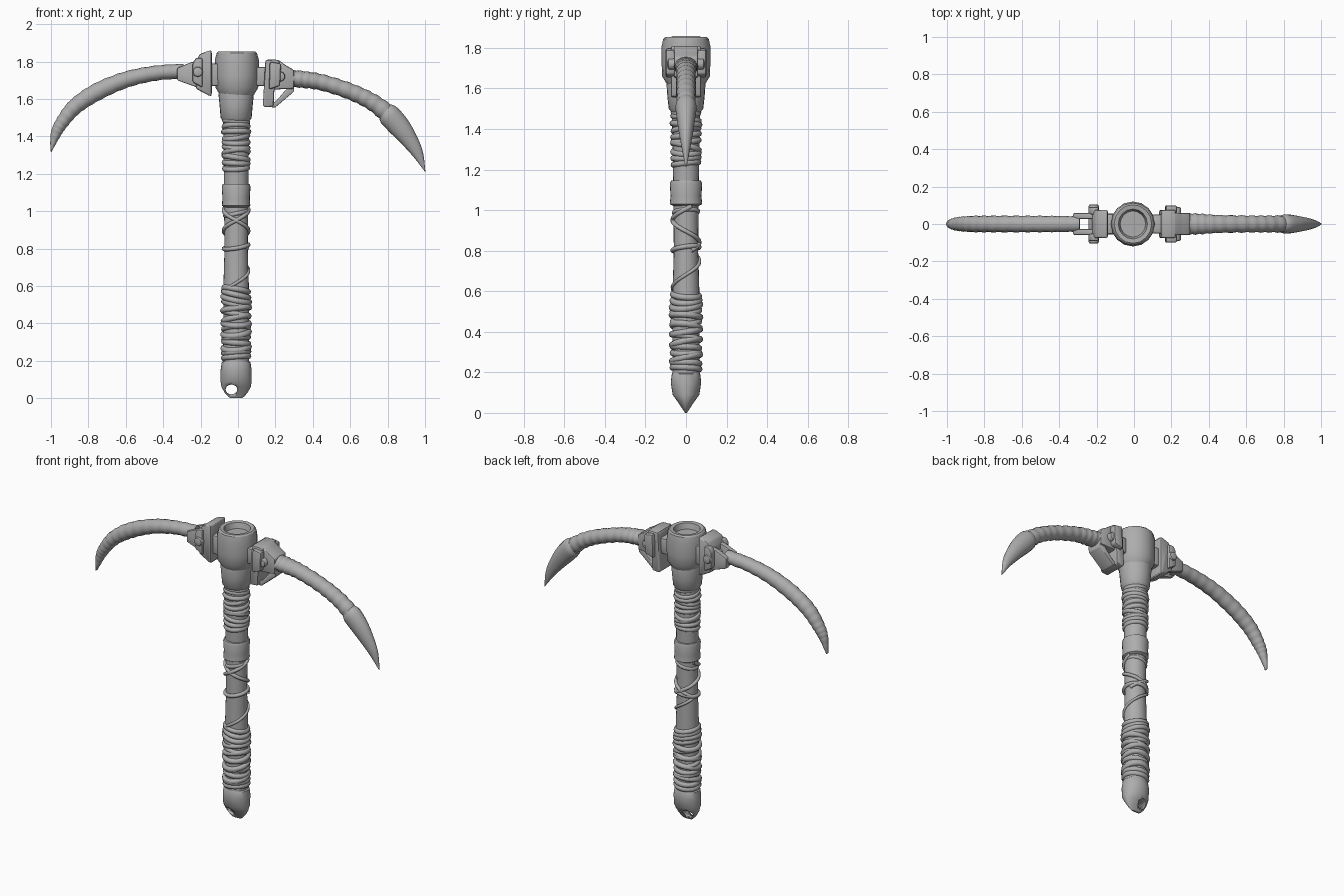
import bpy, bmesh, math, random
from mathutils import Vector

if "Cube" in bpy.data.objects:
    bpy.data.objects.remove(bpy.data.objects["Cube"])

random.seed(4)
CX = -0.01  # handle axis
grey = bpy.data.materials.new("weathered grey")
grey.diffuse_color = (0.42, 0.42, 0.42, 1)
grey.use_nodes = True
grey.node_tree.nodes["Principled BSDF"].inputs["Base Color"].default_value = grey.diffuse_color


def finish(ob, angle=40):
    ob.data.materials.append(grey)
    bpy.ops.object.select_all(action='DESELECT')
    ob.select_set(True)
    bpy.context.view_layer.objects.active = ob
    if angle:
        bpy.ops.object.shade_smooth_by_angle(angle=math.radians(angle))
    return ob


def from_bmesh(name, bm, angle=40):
    bmesh.ops.recalc_face_normals(bm, faces=bm.faces)
    me = bpy.data.meshes.new(name)
    bm.to_mesh(me)
    bm.free()
    ob = bpy.data.objects.new(name, me)
    bpy.context.collection.objects.link(ob)
    return finish(ob, angle)


def loft(name, rings, n=24, angle=40):
    """rings: (centre, side axis, half width along axis, half width along y)"""
    bm = bmesh.new()
    loops = []
    for c, axis, a, b in rings:
        loops.append([bm.verts.new(c + axis * (a * math.cos(2 * math.pi * i / n))
                                   + Vector((0, b * math.sin(2 * math.pi * i / n), 0)))
                      for i in range(n)])
    for p, q in zip(loops, loops[1:]):
        for i in range(n):
            bm.faces.new((p[i], p[(i + 1) % n], q[(i + 1) % n], q[i]))
    bm.faces.new(loops[0])
    bm.faces.new(loops[-1])
    return from_bmesh(name, bm, angle)


def column(name, prof, x=CX, n=24, angle=40):
    """prof: (z, half width x, half width y)"""
    return loft(name, [(Vector((x, 0, z)), Vector((1, 0, 0)), a, b) for z, a, b in prof], n, angle)


def spline(pts, t):
    i = min(int(t), len(pts) - 2)
    u = t - i
    p = [pts[max(0, min(len(pts) - 1, i + k))] for k in (-1, 0, 1, 2)]
    return [0.5 * (2 * b + (c - a) * u + (2 * a - 5 * b + 4 * c - d) * u * u
                   + (3 * b - a - 3 * c + d) * u ** 3) for a, b, c, d in zip(*p)]


def arm(name, pts, ripple=0.0, steps=10):
    """pts: (x, z, half thickness, half width in y)"""
    count = (len(pts) - 1) * steps
    s = [spline(pts, k / steps) for k in range(count + 1)]
    rings = []
    for k, (x, z, a, b) in enumerate(s):
        p, q = s[max(0, k - 1)], s[min(count, k + 1)]
        axis = Vector((-(q[1] - p[1]), 0, q[0] - p[0])).normalized()
        f = 1 + ripple * math.sin(k * 1.6)
        rings.append((Vector((x, 0, z)), axis, max(a * f, 0.002), max(b * f, 0.002)))
    return loft(name, rings, 16, 60)


def cord(name, pts, r, cyclic):
    cu = bpy.data.curves.new(name, 'CURVE')
    cu.dimensions = '3D'
    cu.bevel_depth = r
    cu.bevel_resolution = 2
    sp = cu.splines.new('POLY')
    sp.points.add(len(pts) - 1)
    for p, c in zip(sp.points, pts):
        p.co = (*c, 1)
    sp.use_cyclic_u = cyclic
    ob = bpy.data.objects.new(name, cu)
    bpy.context.collection.objects.link(ob)
    bpy.ops.object.select_all(action='DESELECT')
    ob.select_set(True)
    bpy.context.view_layer.objects.active = ob
    bpy.ops.object.convert(target='MESH')
    return finish(bpy.context.object, 70)


def wraps(name, z0, z1, count, rad, r):
    """slightly crooked loops of cord around the handle"""
    for k in range(count):
        z = z0 + (z1 - z0) * k / (count - 1)
        tilt, ph = random.uniform(0.003, 0.018), random.uniform(0, 6.28)
        rr = rad + random.uniform(-0.004, 0.004)
        pts = [(CX + rr * math.cos(a), rr * math.sin(a), z + tilt * math.cos(a + ph))
               for a in (2 * math.pi * i / 28 for i in range(28))]
        cord(f"{name}_{k + 1}", pts, r, True)


def helix(name, z0, z1, turns, start, rad, r):
    n = int(abs(turns) * 28)
    cord(name, [(CX + rad * math.cos(start + 2 * math.pi * turns * i / n),
                 rad * math.sin(start + 2 * math.pi * turns * i / n),
                 z0 + (z1 - z0) * i / n) for i in range(n + 1)], r, False)


def plate(name, outline, y0, y1, bevel=0.01):
    """front outline (x, z) extruded from y0 to y1"""
    bm = bmesh.new()
    f = bm.faces.new([bm.verts.new((x, y0, z)) for x, z in outline])
    ext = bmesh.ops.extrude_face_region(bm, geom=[f])
    bmesh.ops.translate(bm, vec=(0, y1 - y0, 0),
                        verts=[v for v in ext['geom'] if isinstance(v, bmesh.types.BMVert)])
    if bevel:
        bmesh.ops.bevel(bm, geom=bm.edges[:], offset=bevel, segments=2, profile=0.5, affect='EDGES')
    return from_bmesh(name, bm)


def box(name, x0, x1, y0, y1, z0, z1, bevel=0.01):
    return plate(name, [(x0, z0), (x1, z0), (x1, z1), (x0, z1)], y0, y1, bevel)


def cut(target, cutter):
    m = target.modifiers.new("hole", 'BOOLEAN')
    m.operation = 'DIFFERENCE'
    m.object = cutter
    m.solver = 'EXACT'
    bpy.context.view_layer.objects.active = target
    bpy.ops.object.modifier_apply(modifier=m.name)
    bpy.data.objects.remove(cutter)


def pin(name, x, z, r, half):
    bpy.ops.mesh.primitive_cylinder_add(vertices=16, radius=r, depth=2 * half,
                                        location=(x, 0, z), rotation=(math.pi / 2, 0, 0))
    ob = bpy.context.object
    ob.name = name
    m = ob.modifiers.new("round", 'BEVEL')
    m.width, m.segments = 0.01, 2
    bpy.ops.object.modifier_apply(modifier=m.name)
    return finish(ob)


# Handle core and the bands around it
column("handle", [(0.15, .07, .068), (0.6, .068, .066), (0.8, .062, .06), (1.0, .064, .062),
                  (1.2, .066, .064), (1.5, .07, .07), (1.65, .075, .075)])
column("neck_collar", [(1.48, .07, .07), (1.5, .083, .085), (1.56, .088, .092), (1.62, .094, .096),
                       (1.65, .09, .09)])
column("middle_band", [(1.02, .062, .062), (1.03, .076, .08), (1.07, .073, .076), (1.13, .077, .08),
                       (1.145, .072, .074), (1.147, .06, .06)])

# Pommel: flattens to a wedge with a lanyard hole
pommel = column("pommel", [(0.2, .066, .066), (0.192, .077, .07), (0.15, .083, .075), (0.09, .083, .066),
                           (0.06, .078, .045), (0.03, .062, .024), (0.008, .042, .01), (0, .03, .005)], n=28)
hole = pin("hole_cutter", -0.035, 0.047, 0.026, 0.2)
hole.scale.x = 1.2
hole.hide_render = True
cut(pommel, hole)

# Cord wrapping
wraps("grip_wrap", 0.22, 0.58, 15, 0.066, 0.0165)
wraps("upper_wrap", 1.23, 1.48, 10, 0.064, 0.0155)
helix("cross_cord_a", 0.80, 1.02, 1.0, 0.4, 0.066, 0.011)
helix("cross_cord_b", 0.80, 1.02, -1.0, 2.74, 0.066, 0.011)
helix("cross_cord_c", 0.59, 0.80, 0.8, -2.2, 0.067, 0.009)
wraps("cross_ring", 0.81, 0.99, 2, 0.062, 0.012)

# Hollow-topped head drum
column("head_drum", [(1.615, .08, .08), (1.62, .09, .094), (1.66, .114, .118), (1.72, .118, .12),
                     (1.81, .117, .12), (1.845, .108, .112), (1.853, .1, .103), (1.85, .078, .08),
                     (1.815, .068, .07)], x=-0.006, n=16, angle=30)

# Left bracket: collar, side cheeks, fork and pin
plate("left_collar", [(-.225, 1.655), (-.15, 1.615), (-.14, 1.62), (-.14, 1.855), (-.15, 1.86),
                      (-.205, 1.84), (-.225, 1.8)], -.075, .075)
box("left_link", -.16, -.1, -.055, .055, 1.67, 1.79)
for s in (-1, 1):
    plate("left_fork_prong", [(-.325, 1.70), (-.2, 1.655), (-.2, 1.81), (-.255, 1.795), (-.325, 1.765)],
          s * .027, s * .058, .006)
    plate("left_cheek", [(-.243, 1.69), (-.19, 1.66), (-.19, 1.82), (-.225, 1.82), (-.243, 1.79)],
          s * .05, s * .092, .01)
box("left_fork_bridge", -.325, -.29, -.05, .05, 1.705, 1.765, .006)
pin("left_pin", -.215, 1.745, .027, .105)

# Right bracket: slanted collar, open triangular brace, pin
plate("right_collar", [(.133, 1.565), (.145, 1.555), (.19, 1.56), (.195, 1.66), (.225, 1.80),
                       (.21, 1.81), (.15, 1.81), (.146, 1.80)], -.075, .075)
box("right_link", .095, .16, -.05, .05, 1.67, 1.77)
plate("right_clamp", [(.18, 1.65), (.3, 1.655), (.3, 1.755), (.255, 1.78), (.215, 1.81), (.18, 1.80)],
      -.06, .06)
plate("right_brace", [(.18, 1.555), (.2, 1.555), (.30, 1.64), (.30, 1.68), (.265, 1.66), (.2, 1.585),
                      (.18, 1.58)], -.05, .05, .004)
for s in (-1, 1):
    plate("right_cheek", [(.165, 1.65), (.225, 1.67), (.23, 1.79), (.17, 1.80)], s * .055, s * .1, .01)
pin("right_pin", .225, 1.72, .027, .09)

# Curved arms
arm("left_pick", [(-1, 1.318, .003, .01), (-.975, 1.41, .027, .026), (-.94, 1.475, .035, .037),
                  (-.87, 1.56, .042, .043), (-.755, 1.637, .046, .044), (-.6, 1.703, .043, .044),
                  (-.44, 1.738, .040, .043), (-.29, 1.748, .04, .042)], 0.035)
arm("right_arm", [(.26, 1.71, .045, .058), (.34, 1.705, .045, .055), (.45, 1.688, .043, .048),
                  (.6, 1.64, .043, .045), (.72, 1.582, .045, .045), (.82, 1.505, .05, .045)], 0.05)
arm("right_blade", [(.785, 1.53, .05, .042), (.81, 1.51, .06, .052), (.86, 1.455, .058, .046),
                    (.91, 1.39, .047, .036), (.96, 1.31, .03, .022), (1.0, 1.213, .002, .003)])
